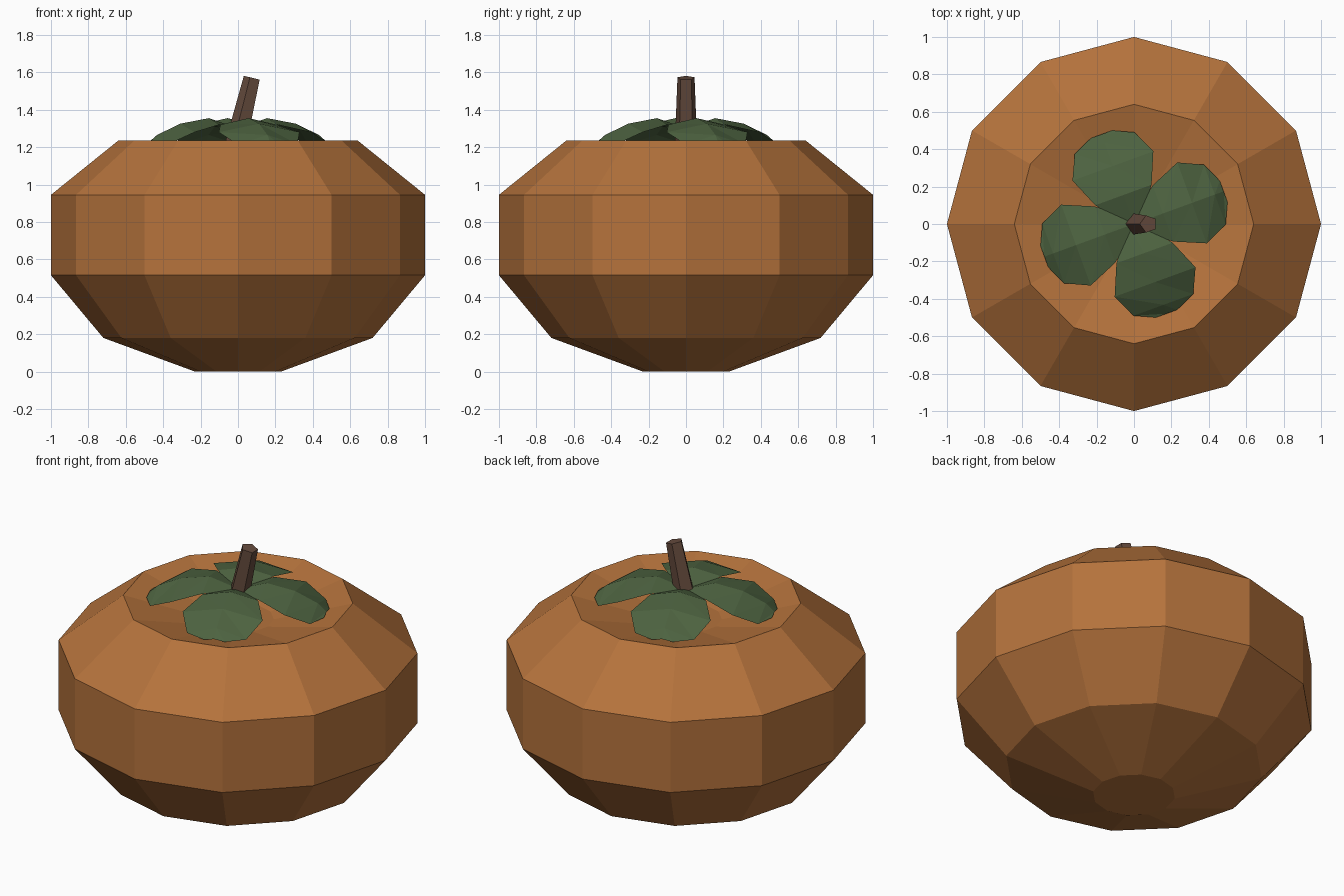
import bpy
from math import sin, cos, pi, radians, atan2
from mathutils import Vector, Matrix

if "Cube" in bpy.data.objects:
    bpy.data.objects.remove(bpy.data.objects["Cube"])


def material(name, rgb):
    m = bpy.data.materials.new(name)
    m.diffuse_color = (*rgb, 1)
    m.use_nodes = True
    m.node_tree.nodes["Principled BSDF"].inputs["Base Color"].default_value = m.diffuse_color
    return m


def make(name, verts, faces, mat):
    me = bpy.data.meshes.new(name)
    me.from_pydata(verts, [], faces)
    me.materials.append(mat)
    ob = bpy.data.objects.new(name, me)
    bpy.context.collection.objects.link(ob)
    return ob


def loft(name, rings, mat):
    # skin equal-sized rings, then cap both ends
    n = len(rings[0])
    verts = [v for r in rings for v in r]
    faces = [(k * n + i, k * n + (i + 1) % n, (k + 1) * n + (i + 1) % n, (k + 1) * n + i)
             for k in range(len(rings) - 1) for i in range(n)]
    faces.append(tuple(range(n))[::-1])
    faces.append(tuple(range(len(verts) - n, len(verts))))
    return make(name, verts, faces, mat)


orange = material("orange_skin", (0.46, 0.17, 0.045))
green = material("leaf_green", (0.075, 0.125, 0.052))
brown = material("stem_brown", (0.13, 0.07, 0.047))

# fruit body: 12-sided lathe with a shallow dish on top
profile = [(0.23, 0), (0.72, 0.18), (1, 0.515), (1, 0.945), (0.64, 1.235), (0.2, 1.12)]
loft("fruit_body", [[(r * cos(i * pi / 6), r * sin(i * pi / 6), z) for i in range(12)]
                    for r, z in profile], orange)

# four drooping leaves: (distance out, half width, midrib z, edge z)
stations = [(0.0, 0.03, 1.30, 1.295), (0.165, 0.16, 1.355, 1.32), (0.33, 0.23, 1.325, 1.28),
            (0.46, 0.17, 1.265, 1.215), (0.51, 0.06, 1.22, 1.21)]
leaf_verts = [v for u, w, zm, ze in stations
              for v in ((u, -w, ze), (u, 0, zm), (u, w, ze))]
leaf_faces = []
for k in range(len(stations) - 1):
    a = 3 * k
    leaf_faces += [(a, a + 3, a + 4), (a, a + 4, a + 1),
                   (a + 1, a + 4, a + 5), (a + 1, a + 5, a + 2)]
for k in range(4):
    turn = Matrix.Rotation(radians(20 + 90 * k), 3, 'Z')
    make(f"leaf_{k + 1}", [turn @ Vector(v) for v in leaf_verts], leaf_faces, green)

# stem: tapered five-sided stick leaning toward +x
base, top = Vector((-0.01, 0, 1.2)), Vector((0.078, 0, 1.57))
lean = Matrix.Rotation(atan2(top.x - base.x, top.z - base.z), 3, 'Y')
loft("stem", [[c + lean @ Vector((r * cos(pi + i * 2 * pi / 5), r * sin(pi + i * 2 * pi / 5), 0))
               for i in range(5)] for c, r in ((base, 0.063), (top, 0.048))], brown)
